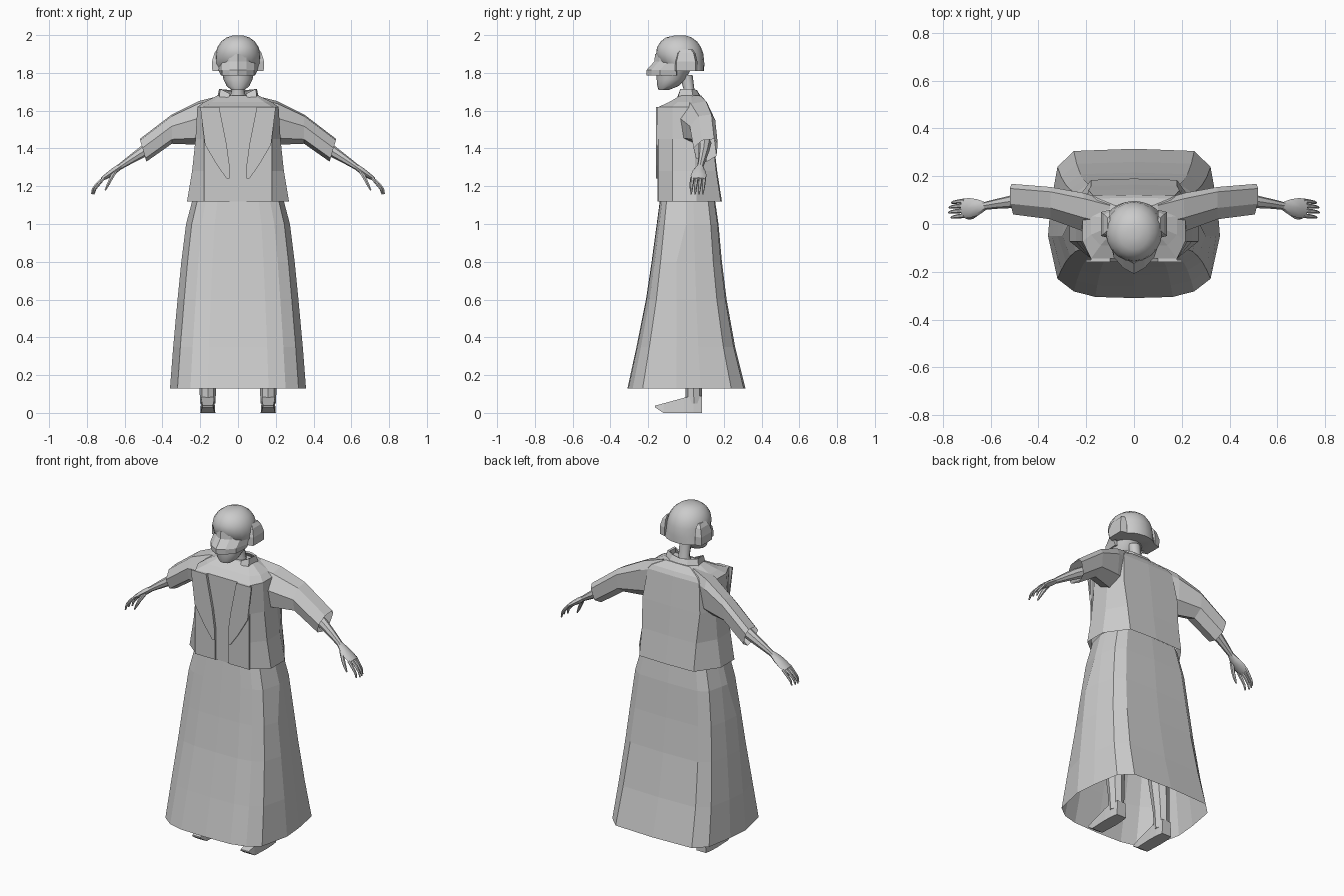
import bpy, bmesh, math
from mathutils import Vector

if "Cube" in bpy.data.objects:
    bpy.data.objects.remove(bpy.data.objects["Cube"])

grey = bpy.data.materials.new("plain grey")
grey.use_nodes = True
COLOUR = (0.6, 0.6, 0.6, 1)
grey.diffuse_color = COLOUR
grey.node_tree.nodes["Principled BSDF"].inputs["Base Color"].default_value = COLOUR


def loft(name, rings, caps=(True, True), closed=True, mirror=False, thick=0, smooth=None):
    """Skin a list of equal-length point rings."""
    bm = bmesh.new()
    rows = [[bm.verts.new(p) for p in r] for r in rings]
    n = len(rows[0])
    for a, b in zip(rows, rows[1:]):
        for i in range(n if closed else n - 1):
            j = (i + 1) % n
            bm.faces.new((a[i], a[j], b[j], b[i]))
    if closed and caps[0]:
        bm.faces.new(rows[0][::-1])
    if closed and caps[1]:
        bm.faces.new(rows[-1])
    bmesh.ops.recalc_face_normals(bm, faces=bm.faces)
    mesh = bpy.data.meshes.new(name)
    bm.to_mesh(mesh)
    bm.free()
    mesh.materials.append(grey)
    ob = bpy.data.objects.new(name, mesh)
    bpy.context.collection.objects.link(ob)
    if mirror:
        ob.modifiers.new("mirror", 'MIRROR')
    if thick:
        ob.modifiers.new("thickness", 'SOLIDIFY').thickness = thick
    if smooth:
        bpy.ops.object.select_all(action='DESELECT')
        ob.select_set(True)
        bpy.context.view_layer.objects.active = ob
        bpy.ops.object.shade_smooth_by_angle(angle=math.radians(smooth))
    return ob


def both(half, z):
    """Complete a front-to-back half outline on the other side."""
    return [(x, y, z) for x, y in half] + [(-x, y, z) for x, y in half[-2:0:-1]]


def oval(rx, front, back, z, n=16, x=0):
    """Horizontal ellipse between two y limits."""
    mid, ry = (front + back) / 2, (back - front) / 2
    return [(x + rx * math.sin(math.tau * i / n), mid - ry * math.cos(math.tau * i / n), z)
            for i in range(n)]


def tube(name, path, sides=6):
    """Mirrored limb along (x, y, z, radius across, radius deep) stations."""
    rings = []
    for i, (x, y, z, ra, rb) in enumerate(path):
        a, b = path[max(i - 1, 0)], path[min(i + 1, len(path) - 1)]
        d = (Vector(b[:3]) - Vector(a[:3])).normalized()
        u = Vector((0, 1, 0))
        u = (u - d * u.dot(d)).normalized()
        v = d.cross(u)
        rings.append([Vector((x, y, z)) + u * ra * math.cos(math.tau * k / sides)
                      + v * rb * math.sin(math.tau * k / sides) for k in range(sides)])
    return loft(name, rings, mirror=True, smooth=40)


# Long skirt, open at the hem
skirt = []
for z, hx, f, b in [(0.13, .36, -.31, .315), (.35, .343, -.262, .26), (.6, .32, -.212, .215),
                    (.8, .3, -.182, .19), (1.0, .275, -.155, .172), (1.15, .235, -.135, .15)]:
    mid = -.05 if z < .9 else 0
    half = [(0, f), (.45 * hx, f * .985), (.7 * hx, f * .91), (.89 * hx, f * .74), (hx, mid),
            (.97 * hx, b * .25), (.89 * hx, b * .76), (.7 * hx, b * .97), (0, b)]
    skirt.append(both(half, z))
loft("skirt", skirt, caps=(False, False))

# Jacket body, boxy in front and sloped at the shoulders
jacket = []
for z, fx, hx, bx, f, b in [(1.12, .18, .27, .18, -.145, .19), (1.28, .18, .243, .18, -.145, .165),
                            (1.45, .18, .225, .19, -.145, .145), (1.62, .18, .215, .17, -.145, .122),
                            (1.645, .14, .18, .15, -.09, .11), (1.68, .09, .11, .08, -.03, .08)]:
    jacket.append(both([(0, f), (fx, f), (hx, f * .5), (hx, b * .3), (bx, b * .97), (0, b)], z))
loft("jacket", jacket, caps=(False, True))

# Front edges and lapels as thin plates
def plate(name, left, right, front):
    rows = [[(a, front, z), (b, front, z), (b, front + .009, z), (a, front + .009, z)]
            for (a, z), (b, _) in zip(left, right)]
    loft(name, rows, mirror=True)

LEVELS = (1.12, 1.24, 1.31, 1.42, 1.62)
plate("front_panel", list(zip((.045, .045, .045, .06, .1), LEVELS)),
      list(zip((.18,) * 5, LEVELS)), -.152)
plate("lapel", list(zip((.045, .045, .06, .1), LEVELS[1:])),
      list(zip((.06, .11, .175, .2), LEVELS[1:])), -.16)

# Wide sleeves, each station slanting from its top to its underside
sleeve = []
for xt, zt, xb, zb, f, b in [(.1, 1.678, .13, 1.42, -.05, .1), (.21, 1.65, .22, 1.42, -.03, .13),
                             (.35, 1.58, .35, 1.425, .02, .155), (.52, 1.45, .485, 1.33, .04, .168)]:
    def at(s, t):
        return (xt + (xb - xt) * t, f + (b - f) * s, zt + (zb - zt) * t)
    sleeve.append([at(.85, 0), at(.35, .06), at(0, .4), at(.1, .85), at(.55, 1), at(.95, .75), at(1, .2)])
loft("sleeve", sleeve, caps=(True, False), mirror=True)

# Forearms, palms and fingers
tube("forearm", [(.42, .1, 1.43, .035, .035), (.5, .095, 1.385, .028, .03),
                 (.57, .085, 1.34, .021, .022), (.63, .075, 1.30, .016, .015)], 8)
tube("palm", [(.62, .075, 1.307, .016, .015), (.655, .07, 1.282, .034, .017),
              (.69, .067, 1.257, .042, .015), (.72, .066, 1.237, .038, .010)], 8)
for i, (y, reach) in enumerate([(.035, -.004), (.056, .006), (.077, .004), (.097, -.006)]):
    tube(f"finger_{i + 1}", [(.71, y, 1.243, .010, .009), (.741 + reach, y - .003, 1.212, .009, .008),
                             (.762 + reach, y - .006, 1.185, .007, .007),
                             (.769 + reach, y - .008, 1.158, .004, .004)])
tube("thumb", [(.65, .05, 1.28, .012, .012), (.675, .032, 1.235, .011, .010),
               (.69, .027, 1.205, .009, .008), (.703, .025, 1.178, .004, .004)])

# Neck and open standing collar
loft("neck", [oval(.05, -.02, .06, 1.64, 8), oval(.033, -.012, .045, 1.71, 8),
              oval(.035, -.035, .035, 1.79, 8)], smooth=50)
loft("collar", [[(.05, -.05, 1.66), (.1, -.045, 1.66), (.112, .04, 1.66), (.06, .08, 1.665), (0, .085, 1.665)],
                [(.042, -.03, 1.69), (.095, -.03, 1.715), (.1, .03, 1.715), (.05, .055, 1.71), (0, .06, 1.705)]],
     closed=False, mirror=True, thick=.012)

# Head: jaw, rounded headgear, pointed visor and side pieces
loft("jaw", [oval(.035, -.145, -.09, 1.71), oval(.06, -.152, -.04, 1.73), oval(.077, -.155, .0, 1.765),
             oval(.09, -.155, .03, 1.83)], smooth=40)
loft("headgear", [oval(rx, f, b, z, 20) for z, rx, f, b in
                  [(1.81, .118, -.075, .096), (1.85, .12, -.14, .097), (1.9, .118, -.158, .092),
                   (1.935, .11, -.154, .08), (1.965, .09, -.135, .06), (1.987, .062, -.108, .03),
                   (1.998, .028, -.06, .0)]], smooth=40)
loft("visor", [both([(0, f), (.045, f + .025), (.085, f + .07), (hx, -.05), (0, -.04)], z)
               for z, f, hx in [(1.785, -.208, .09), (1.815, -.209, .105), (1.86, -.168, .115),
                                (1.9, -.163, .114)]])
loft("side_piece", [[(.1, f, z), (x, f + .01, z), (x, b - .01, z), (.1, b, z)]
                    for z, f, b, x in [(1.81, -.06, .06, .136), (1.86, -.06, .06, .138),
                                       (1.905, -.05, .05, .125), (1.925, -.035, .035, .11)]], mirror=True)

# Legs and pointed shoes
loft("leg", [oval(.04, 0, .083, .05, 8, .16), oval(.046, -.005, .085, .16, 8, .16),
             oval(.06, -.05, .08, .45, 8, .155), oval(.075, -.07, .09, 1.1, 8, .11)], mirror=True, smooth=40)
loft("shoe", [[(.16 - w, y, low), (.16 + w, y, low), (.16 + w * .85, y, top), (.16 - w * .85, y, top)]
              for y, low, top, w in [(-.165, .03, .038, .03), (-.12, 0, .05, .036), (-.01, 0, .08, .04),
                                     (.04, 0, .09, .038), (.085, 0, .09, .032)]], mirror=True)
